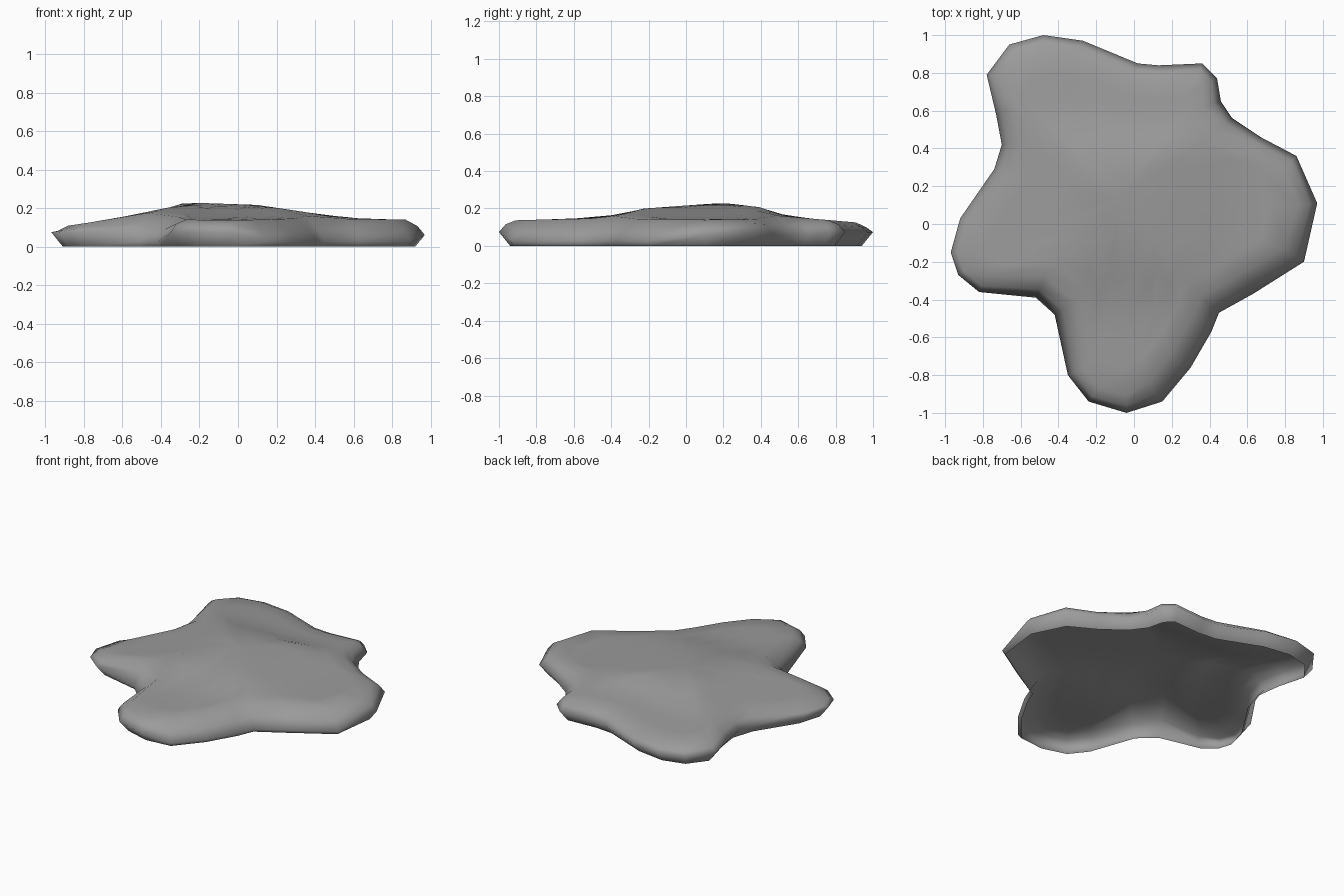
import bpy, bmesh
from mathutils import Vector

if "Cube" in bpy.data.objects:
    bpy.data.objects.remove(bpy.data.objects["Cube"])

# Five-lobed outline seen from above, counter-clockwise
OUTLINE = [Vector(p) for p in [
    (0.97, 0.11), (0.86, 0.36), (0.67, 0.46), (0.52, 0.56), (0.46, 0.65), (0.44, 0.77),
    (0.36, 0.85), (0.13, 0.84), (0.02, 0.85), (-0.27, 0.97), (-0.48, 1.0), (-0.66, 0.95),
    (-0.78, 0.79), (-0.73, 0.58), (-0.70, 0.42), (-0.74, 0.29), (-0.92, 0.03),
    (-0.97, -0.15), (-0.93, -0.27), (-0.82, -0.36), (-0.52, -0.39), (-0.42, -0.48),
    (-0.35, -0.80), (-0.24, -0.94), (-0.04, -1.0), (0.15, -0.94), (0.30, -0.76),
    (0.41, -0.57), (0.45, -0.47), (0.63, -0.37), (0.90, -0.20)]]
# Height of the top along x and along y
FRONT = [(-1, 0.1), (-0.9, 0.112), (-0.6, 0.155), (-0.42, 0.19), (-0.27, 0.235),
         (0.1, 0.222), (0.35, 0.185), (0.55, 0.15), (0.86, 0.146), (1, 0.14)]
SIDE = [(-1, 0.14), (-0.8, 0.146), (-0.45, 0.153), (-0.3, 0.182), (-0.23, 0.205), (0, 0.222),
        (0.2, 0.236), (0.4, 0.212), (0.52, 0.165), (0.9, 0.132), (1, 0.12)]
CENTRE = Vector((-0.08, 0.13))
N = len(OUTLINE)


def smooth(t):
    t = min(1, max(0, t))
    return t * t * (3 - 2 * t)


def profile(points, t):
    for (a, za), (b, zb) in zip(points, points[1:]):
        if t <= b:
            return za + (zb - za) * (t - a) / (b - a)
    return points[-1][1]


def top_z(p):
    return min(profile(FRONT, p.x), profile(SIDE, p.y))


def normal(i):
    t = (OUTLINE[(i + 1) % N] - OUTLINE[i]).normalized() + (OUTLINE[i] - OUTLINE[i - 1]).normalized()
    return Vector((t.y, -t.x)).normalized()


def flare(p, n):
    # 1 where the side spreads out to the ground: notches and front right
    notch = 1 - smooth((p.length - 0.58) / 0.32)
    return max(notch, 0.9 * smooth(n.dot(Vector((0.8, -0.6))) * 2.5 - 1.5))


NORMALS = [normal(i) for i in range(N)]
FLARE = [flare(p, n) for p, n in zip(OUTLINE, NORMALS)]


def ring(bm, inset, flare_inset, scale, height):
    verts = []
    for p, n, f in zip(OUTLINE, NORMALS, FLARE):
        q = p - n * (inset + (flare_inset - inset) * f)
        q = CENTRE + (q - CENTRE) * scale
        verts.append(bm.verts.new((q.x, q.y, height(q, f))))
    return verts


# Open-bottomed shell: rings from the turned-in lower edge, round the rim, up to the dome
bm = bmesh.new()
rings = [ring(bm, 0.06, 0.015, 1, lambda q, f: 0.006),
         ring(bm, 0, 0, 1, lambda q, f: 0.08 - 0.055 * f),
         ring(bm, 0.035, 0.05, 1, lambda q, f: top_z(q) - 0.02 - 0.04 * f)]
rings += [ring(bm, 0.09, 0.13, s, lambda q, f: top_z(q)) for s in (1, 0.85, 0.7, 0.55, 0.4, 0.2)]
for a, b in zip(rings, rings[1:]):
    for i in range(N):
        j = (i + 1) % N
        bm.faces.new((a[i], a[j], b[j], b[i]))
mid = bm.verts.new((CENTRE.x, CENTRE.y, top_z(CENTRE)))
for i in range(N):
    bm.faces.new((rings[-1][i], rings[-1][(i + 1) % N], mid))

# Stand on the ground
low = min(v.co.z for v in bm.verts)
for v in bm.verts:
    v.co.z -= low

mesh = bpy.data.meshes.new("flat_stone")
bm.to_mesh(mesh)
bm.free()
for f in mesh.polygons:
    f.use_smooth = True
stone = bpy.data.objects.new("flat_stone", mesh)
bpy.context.collection.objects.link(stone)

# Dark grey
grey = bpy.data.materials.new("dark_grey")
grey.diffuse_color = (0.33, 0.33, 0.33, 1)
grey.use_nodes = True
grey.node_tree.nodes["Principled BSDF"].inputs["Base Color"].default_value = grey.diffuse_color
mesh.materials.append(grey)
